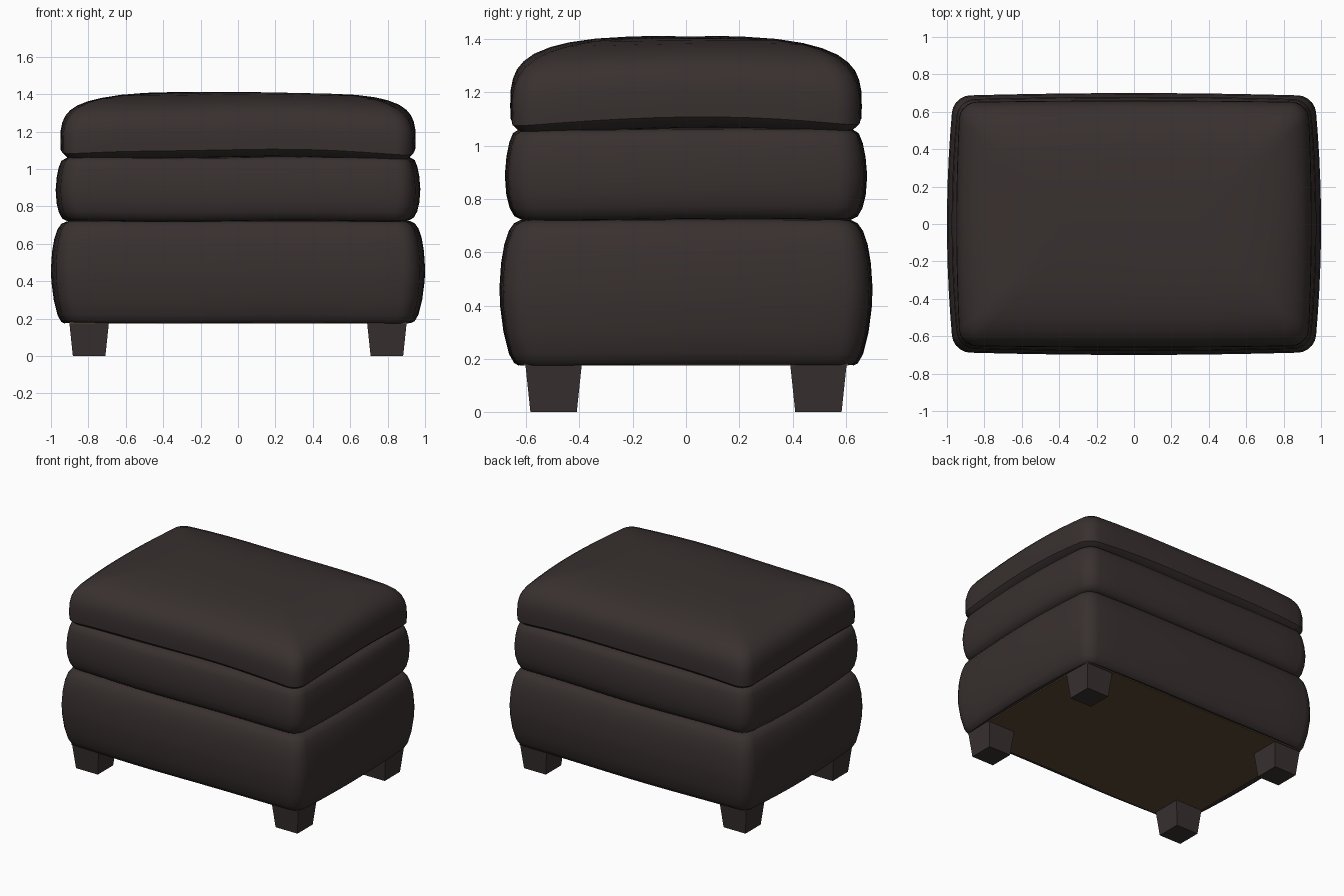
import bpy, bmesh, math

if "Cube" in bpy.data.objects:
    bpy.data.objects.remove(bpy.data.objects["Cube"])


def material(name, rgb):
    m = bpy.data.materials.new(name)
    m.diffuse_color = (*rgb, 1)
    m.use_nodes = True
    m.node_tree.nodes["Principled BSDF"].inputs["Base Color"].default_value = m.diffuse_color
    return m


leather = material("dark brown leather", (0.040, 0.030, 0.029))
lining = material("brown underside cloth", (0.105, 0.066, 0.034))


def outline(hx, hy, r, side=10, arc=5):
    """Rounded rectangle in plan whose sides bow gently outwards."""
    r = min(r, hx * 0.8, hy * 0.8)
    pts = []
    corners = [(1, 1), (-1, 1), (-1, -1), (1, -1)]
    for k, (sx, sy) in enumerate(corners):
        cx, cy = sx * (hx - r), sy * (hy - r)
        for i in range(arc + 1):
            a = math.pi / 2 * (k + i / arc)
            pts.append((cx + r * math.cos(a), cy + r * math.sin(a)))
        nx, ny = corners[(k + 1) % 4]
        a = math.pi / 2 * (k + 1)
        ex, ey = nx * (hx - r) + r * math.cos(a), ny * (hy - r) + r * math.sin(a)
        px, py = pts[-1]
        for i in range(1, side):
            t = i / side
            pts.append((px + (ex - px) * t, py + (ey - py) * t))
    return pts


def cushion(name, hx, hy, profile, r, bow=0.035, droop=0.0, wave=0.004):
    """Stack of inset outlines; profile rows are (inset, z)."""
    bm = bmesh.new()
    rings = []
    for d, z in profile:
        ring = []
        for x, y in outline(hx - d, hy - d, max(r - d * 0.3, 0.06)):
            u, v = x / hx, y / hy
            bx = x * (1 - bow * v * v)
            by = y * (1 - bow * 0.6 * u * u)
            dz = -droop * (u * v) ** 2 + wave * math.sin(5 * x + 4 * y + 9 * hx)
            ring.append(bm.verts.new((bx, by, z + dz)))
        rings.append(ring)
    n = len(rings[0])
    for a, b in zip(rings, rings[1:]):
        for i in range(n):
            j = (i + 1) % n
            bm.faces.new((a[i], a[j], b[j], b[i]))
    bm.faces.new(rings[0][::-1])
    bm.faces.new(rings[-1])
    return finish(name, bm, leather, True)


def finish(name, bm, mat, smooth=False):
    bmesh.ops.recalc_face_normals(bm, faces=bm.faces)
    me = bpy.data.meshes.new(name)
    bm.to_mesh(me)
    bm.free()
    me.materials.append(mat)
    ob = bpy.data.objects.new(name, me)
    bpy.context.collection.objects.link(ob)
    if smooth:
        bpy.ops.object.select_all(action='DESELECT')
        ob.select_set(True)
        bpy.context.view_layer.objects.active = ob
        bpy.ops.object.shade_smooth_by_angle(angle=math.radians(40))
    return ob


# Upholstered base with bulging walls
cushion("base", 1.0, 0.70, [
    (0.10, 0.185), (0.07, 0.177), (0.055, 0.185), (0.035, 0.22), (0.015, 0.30),
    (0.002, 0.40), (0.0, 0.47), (0.006, 0.56), (0.018, 0.63), (0.035, 0.68),
    (0.055, 0.708), (0.08, 0.72), (0.13, 0.725)], 0.09, wave=0.002)

# Middle cushion
cushion("middle_cushion", 0.975, 0.68, [
    (0.12, 0.718), (0.06, 0.725), (0.035, 0.738), (0.017, 0.77), (0.005, 0.82),
    (0.0, 0.89), (0.006, 0.96), (0.016, 1.01), (0.03, 1.045),
    (0.055, 1.06), (0.12, 1.066)], 0.09, wave=0.003)

# Crowned top cushion
cushion("top_cushion", 0.95, 0.66, [
    (0.12, 1.06), (0.055, 1.068), (0.025, 1.082), (0.002, 1.105), (0.0, 1.15),
    (0.002, 1.21), (0.010, 1.25), (0.025, 1.285), (0.05, 1.315), (0.09, 1.343),
    (0.15, 1.367), (0.22, 1.384), (0.32, 1.398), (0.45, 1.406), (0.56, 1.408)],
    0.09, bow=0.02, droop=0.03, wave=0.004)

# Underside cloth panel
bm = bmesh.new()
bmesh.ops.create_cube(bm, size=1)
for v in bm.verts:
    v.co = (v.co.x * 1.80, v.co.y * 1.22, 0.178 + v.co.z * 0.008)
finish("underside_panel", bm, lining)

# Tapered square legs
for side, sx in (("left", -1), ("right", 1)):
    for end, sy in (("front", -1), ("back", 1)):
        bm = bmesh.new()
        bmesh.ops.create_cube(bm, size=2)
        for v in bm.verts:
            h = 0.107 if v.co.z > 0 else 0.087
            v.co = (sx * 0.796 + v.co.x * h, sy * 0.497 + v.co.y * h,
                    0.19 if v.co.z > 0 else 0)
        finish(f"{end}_{side}_leg", bm, leather)
